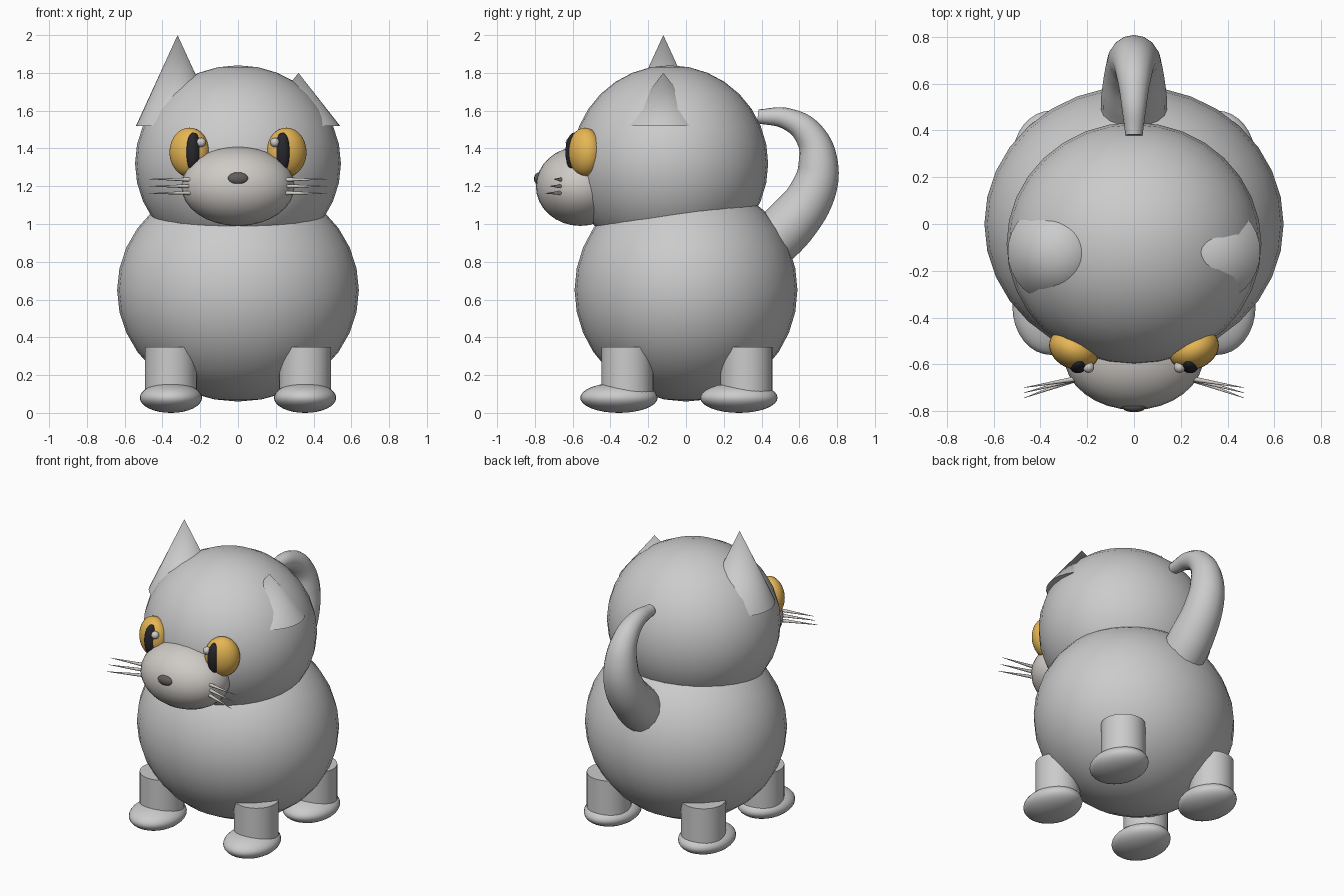
import bpy, math
from mathutils import Vector

if "Cube" in bpy.data.objects:
    bpy.data.objects.remove(bpy.data.objects["Cube"])


def material(name, rgb):
    m = bpy.data.materials.new(name)
    m.diffuse_color = (*rgb, 1)
    m.use_nodes = True
    m.node_tree.nodes["Principled BSDF"].inputs["Base Color"].default_value = m.diffuse_color
    return m


AMBER = material("amber", (0.80, 0.47, 0.09))
BLACK = material("pupil_black", (0.02, 0.02, 0.025))
PALE = material("pale_fur", (0.62, 0.59, 0.56))
NOSE = material("nose_grey", (0.12, 0.11, 0.11))


def finish(name, mat=None):
    ob = bpy.context.object
    ob.name = name
    if mat:
        ob.data.materials.append(mat)
    bpy.ops.object.shade_smooth_by_angle(angle=math.radians(40))
    return ob


def ball(name, loc, size, mat=None, rot_z=0, seg=32):
    bpy.ops.mesh.primitive_uv_sphere_add(segments=seg, ring_count=seg // 2, radius=1,
                                         location=loc, rotation=(0, 0, rot_z))
    bpy.context.object.scale = size
    return finish(name, mat)


def cone(name, start, end, r1, r2, mat=None, sides=32):
    a, b = Vector(start), Vector(end)
    bpy.ops.mesh.primitive_cone_add(vertices=sides, radius1=r1, radius2=r2,
                                    depth=(b - a).length, location=(a + b) / 2)
    ob = bpy.context.object
    ob.rotation_euler = (b - a).to_track_quat('Z', 'Y').to_euler()
    return finish(name, mat)


# Body, head and face
ball("body", (0, 0, 0.65), (0.64, 0.59, 0.59))
ball("head", (0, -0.085, 1.32), (0.545, 0.52, 0.52))
ball("muzzle", (0, -0.56, 1.20), (0.30, 0.235, 0.21), PALE)
ball("nose", (0, -0.775, 1.24), (0.058, 0.03, 0.034), NOSE, seg=16)

for side, s in (("left", -1), ("right", 1)):
    # Eyes with pupils and highlights
    turn = s * math.radians(25)
    ball(f"{side}_eye", (s * 0.257, -0.535, 1.38), (0.11, 0.085, 0.13), AMBER, turn)
    ball(f"{side}_pupil", (s * 0.235, -0.59, 1.38), (0.042, 0.05, 0.105), BLACK, turn, 24)
    ball(f"{side}_eye_glint", (s * 0.195, -0.612, 1.432), (0.025, 0.025, 0.025), PALE, seg=16)

    # Whiskers
    for i, z in enumerate((1.235, 1.20, 1.165)):
        cone(f"{side}_whisker_{i + 1}", (s * 0.235, -0.66, z),
             (s * 0.47, -0.70 - 0.022 * i, z + 0.003 * (1 - i)), 0.012, 0.001, PALE, 12)

    # Legs and paws
    for end, y, paw_y in (("front", -0.31, -0.355), ("back", 0.32, 0.28)):
        cone(f"{end}_{side}_leg", (s * 0.355, y, 0.08), (s * 0.355, y, 0.35), 0.138, 0.138)
        ball(f"{end}_{side}_paw", (s * 0.355, paw_y, 0.08), (0.165, 0.205, 0.08))

# Ears: one tall, one short
for side, s, tip in (("left", -1, 2.0), ("right", 1, 1.80)):
    cone(f"{side}_ear", (s * 0.32, -0.12, 1.52), (s * 0.32, -0.12, tip), 0.22, 0)

# Tapered curling tail: y, z, radius
path = [(0.40, 0.86, 0.145), (0.55, 1.0, 0.14), (0.67, 1.17, 0.122), (0.70, 1.32, 0.105),
        (0.655, 1.47, 0.08), (0.54, 1.555, 0.058), (0.38, 1.57, 0.037)]
curve = bpy.data.curves.new("tail", 'CURVE')
curve.dimensions = '3D'
curve.bevel_depth = 1
curve.bevel_resolution = 6
curve.resolution_u = 8
curve.use_fill_caps = True
spline = curve.splines.new('BEZIER')
spline.bezier_points.add(len(path) - 1)
for p, (y, z, r) in zip(spline.bezier_points, path):
    p.co = (0, y, z)
    p.radius = r
    p.handle_left_type = p.handle_right_type = 'AUTO'
tail = bpy.data.objects.new("tail", curve)
bpy.context.collection.objects.link(tail)
bpy.ops.object.select_all(action='DESELECT')
tail.select_set(True)
bpy.context.view_layer.objects.active = tail
bpy.ops.object.convert(target='MESH')
finish("tail")
